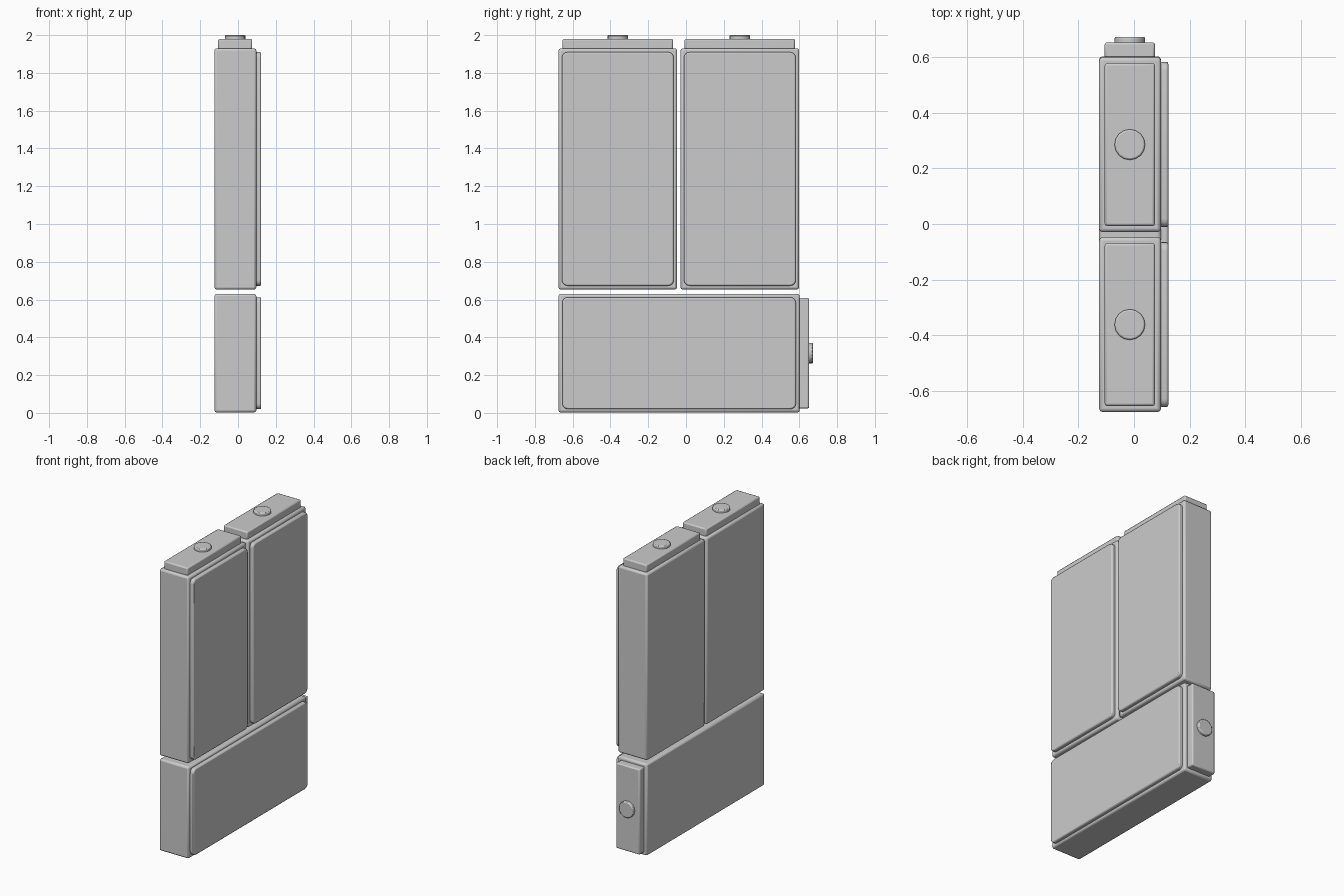
import bpy, bmesh, math
from mathutils import Matrix, Vector

if "Cube" in bpy.data.objects:
    bpy.data.objects.remove(bpy.data.objects["Cube"])


def finish(name, bm, frame, bevel):
    """Turn a bmesh into a placed object with softly bevelled edges."""
    bm.transform(frame)
    bmesh.ops.recalc_face_normals(bm, faces=bm.faces)
    me = bpy.data.meshes.new(name)
    bm.to_mesh(me)
    bm.free()
    ob = bpy.data.objects.new(name, me)
    bpy.context.collection.objects.link(ob)
    mod = ob.modifiers.new("edge_bevel", 'BEVEL')
    mod.width, mod.segments, mod.limit_method = bevel, 2, 'ANGLE'
    mod.angle_limit = math.radians(40)
    bpy.context.view_layer.objects.active = ob
    ob.select_set(True)
    bpy.ops.object.shade_smooth_by_angle(angle=math.radians(35))
    ob.select_set(False)


def box(name, lo, hi, frame, bevel, corner=0):
    """Box from lo to hi; corner rounds the four edges running along x."""
    lo, hi = Vector(lo), Vector(hi)
    bm = bmesh.new()
    bmesh.ops.create_cube(bm, size=1)
    for v in bm.verts:
        v.co = (lo + hi) / 2 + v.co * (hi - lo)
    if corner:
        edges = [e for e in bm.edges
                 if abs(e.verts[0].co.x - e.verts[1].co.x) > 1e-4]
        bmesh.ops.bevel(bm, geom=edges, offset=corner, segments=4,
                        profile=0.5, affect='EDGES')
    finish(name, bm, frame, bevel)


def canister(tag, frame):
    """One flat pack, long axis on local z, panel on +x, cap on +z."""
    box(tag + "_body", (-0.125, -0.314, -0.6385), (0.097, 0.314, 0.6385), frame, 0.012)
    box(tag + "_panel", (0.09, -0.296, -0.6185), (0.123, 0.296, 0.6185), frame, 0.007, 0.03)
    box(tag + "_cap", (-0.105, -0.292, 0.63), (0.075, 0.292, 0.6885), frame, 0.008)
    # round button on the cap
    bm = bmesh.new()
    bmesh.ops.create_cone(bm, cap_ends=True, segments=16, radius1=0.055, radius2=0.055,
                          depth=0.0305, matrix=Matrix.Translation((-0.015, 0, 0.69325)))
    finish(tag + "_button", bm, frame, 0.006)


# two upright packs above one lying on its side
canister("upright_near", Matrix.Translation((0, -0.361, 1.2915)))
canister("upright_far", Matrix.Translation((0, 0.285, 1.2915)))
canister("lying", Matrix.Translation((0, -0.0365, 0.318 - 0.002))
         @ Matrix.Rotation(-math.pi / 2, 4, 'X'))
